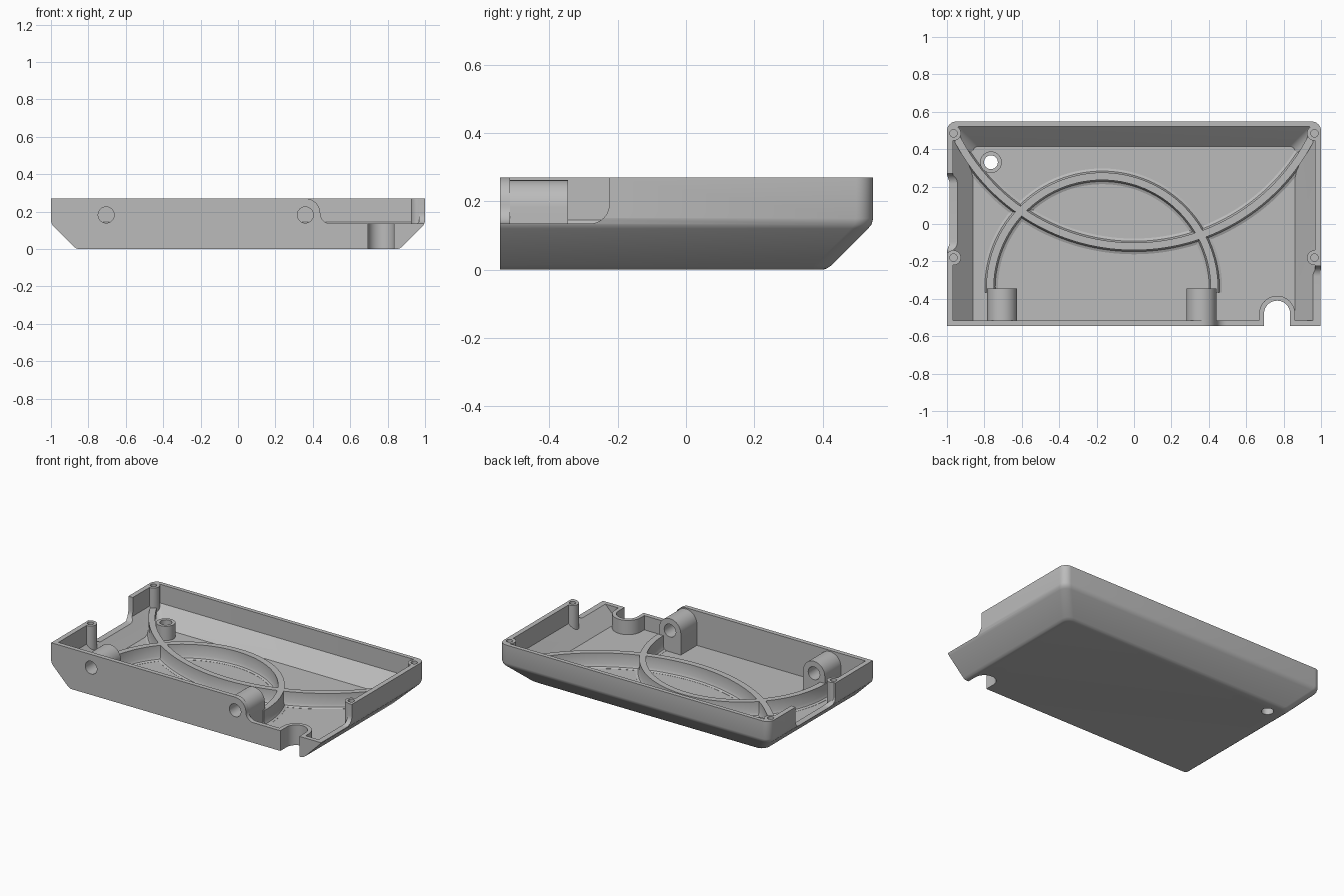
import bpy, bmesh
from math import sin, cos, radians
from mathutils import Vector

if "Cube" in bpy.data.objects:
    bpy.data.objects.remove(bpy.data.objects["Cube"], do_unlink=True)

grey = bpy.data.materials.new("plastic grey")
grey.use_nodes = True
grey.diffuse_color = (0.5, 0.5, 0.5, 1)
grey.node_tree.nodes["Principled BSDF"].inputs["Base Color"].default_value = (0.5, 0.5, 0.5, 1)


def skin(name, rings):
    """Closed solid through a series of matching rings."""
    bm = bmesh.new()
    rows = [[bm.verts.new(p) for p in ring] for ring in rings]
    n = len(rows[0])
    for a, b in zip(rows, rows[1:]):
        for i in range(n):
            j = (i + 1) % n
            bm.faces.new((a[i], a[j], b[j], b[i]))
    bm.faces.new(rows[0])
    bm.faces.new(rows[-1])
    bmesh.ops.recalc_face_normals(bm, faces=bm.faces)
    mesh = bpy.data.meshes.new(name)
    bm.to_mesh(mesh)
    bm.free()
    mesh.materials.append(grey)
    obj = bpy.data.objects.new(name, mesh)
    bpy.context.collection.objects.link(obj)
    return obj


def arc(cx, cy, r, a0, a1, n=10):
    steps = [radians(a0 + (a1 - a0) * i / n) for i in range(n + 1)]
    return [(cx + r * cos(t), cy + r * sin(t)) for t in steps]


def prism(name, pts, axis, lo, hi):
    place = {"x": lambda a, b, d: (d, a, b),
             "y": lambda a, b, d: (a, d, b),
             "z": lambda a, b, d: (a, b, d)}[axis]
    return skin(name, [[place(a, b, d) for a, b in pts] for d in (lo, hi)])


def rod(name, cx, cy, r, axis, lo, hi):
    return prism(name, arc(cx, cy, r, 0, 345, 23), axis, lo, hi)


def tray(name, half, front, back, radius, rows):
    """Square front corners, rounded back corners, (z, inset) rows."""
    rings = []
    for z, inset in rows:
        x, y = half - inset, back - inset
        outline = [(-x, front), (x, front)]
        outline += arc(x - radius, y - radius, radius, 0, 90, 8)
        outline += arc(radius - x, y - radius, radius, 90, 180, 8)
        rings.append([(a, b, z) for a, b in outline])
    return skin(name, rings)


def boolean(obj, operation, *tools):
    for tool in tools:
        mod = obj.modifiers.new("bool", "BOOLEAN")
        mod.operation, mod.object, mod.solver = operation, tool, "EXACT"
    bpy.context.view_layer.update()
    graph = bpy.context.evaluated_depsgraph_get()
    mesh = bpy.data.meshes.new_from_object(obj.evaluated_get(graph))
    obj.modifiers.clear()
    obj.data = mesh


TOP, LOW = 0.27, 0.135

# Outer tray with chamfered sides and back, and its cavity
shell = tray("shell", 1, -0.545, 0.548, 0.05,
             [(0, 0.147), (0.003, 0.136), (0.012, 0.123), (0.12, 0.015),
              (0.132, 0.005), (0.15, 0), (TOP, 0)])
cavity = tray("cavity_cutter", 0.967, -0.515, 0.52, 0.03,
              [(0.04, 0.105), (0.145, 0), (0.4, 0)])
clip = tray("clip_volume", 1, -0.54, 0.548, 0.05, [(0.01, 0.14), (0.14, 0.01), (0.3, 0.01)])

# Notches in the walls
front_notch = prism("front_notch_cutter",
                    [(0.36, 0.4)] + arc(0.36, 0.19, 0.08, 90, 0)
                    + arc(0.495, 0.19, 0.055, 180, 270)[1:] + [(1.1, LOW), (1.1, 0.4)],
                    "y", -0.6, -0.5)
left_notch = prism("left_notch_cutter",
                   [(-0.225, 0.4)] + arc(-0.28, 0.19, 0.055, 0, -90)
                   + [(-0.7, LOW), (-0.7, 0.4)], "x", 0.9, 1.1)
right_notch = prism("right_notch_cutter",
                    [(0.27, 0.4)] + arc(0.215, 0.177, 0.055, 0, -90)
                    + arc(-0.095, 0.177, 0.055, 270, 180) + [(-0.15, 0.4)],
                    "x", -1.1, -0.9)
cable_cut = prism("cable_cutter", arc(0.765, -0.48, 0.07, 0, 180, 20)
                  + [(0.695, -0.7), (0.835, -0.7)], "z", -0.1, 0.4)
mount_cut = rod("mount_hole_cutter", -0.765, 0.33, 0.037, "z", -0.1, 0.4)
cutters = [cavity, front_notch, left_notch, right_notch, cable_cut, mount_cut]
parts = [shell]

# Round bosses behind the front wall, bored through
for side, x in (("right", -0.705), ("left", 0.36)):
    boss = prism(side + "_boss", arc(x, 0.182, 0.08, 0, 180, 20)
                 + [(x - 0.08, 0.02), (x + 0.08, 0.02)], "y", -0.53, -0.345)
    bore = rod(side + "_bore_cutter", x, 0.182, 0.043, "y", -0.7, -0.2)
    boolean(boss, "DIFFERENCE", bore)
    parts.append(boss)
    cutters.append(bore)

# Screw posts along both sides
for side, sx in (("right", -1), ("left", 1)):
    for place, y in (("front", -0.18), ("back", 0.485)):
        label = place + "_" + side
        post = rod(label + "_post", sx * 0.965, y, 0.04, "z", 0.02, TOP)
        hole = rod(label + "_screw_cutter", sx * 0.965, y, 0.02, "z", 0.16, 0.4)
        boolean(post, "INTERSECT", clip)
        boolean(post, "DIFFERENCE", hole)
        parts.append(post)
        cutters.append(hole)

boolean(shell, "DIFFERENCE", *cutters)

# Raised collar around the floor hole, and guard around the cable opening
collar = rod("mount_collar", -0.765, 0.33, 0.058, "z", 0.02, LOW)
boolean(collar, "DIFFERENCE", mount_cut)
guard = prism("cable_guard", arc(0.765, -0.48, 0.096, 0, 180, 20)
              + [(0.669, -0.53), (0.861, -0.53)], "z", 0.02, LOW)
boolean(guard, "DIFFERENCE", cable_cut)
parts += [collar, guard]


# Curved floor ribs with flared feet
def rib(name, cx, cy, r, a0, a1):
    half = [(0.042, 0.03), (0.042, 0.041), (0.028, 0.047), (0.02, 0.063), (0.02, LOW)]
    profile = half + [(-w, z) for w, z in reversed(half)]
    rings = []
    for t in arc(0, 0, 1, a0, a1, 56):
        out = Vector((t[0], t[1], 0))
        rings.append([Vector((cx, cy, z)) + out * (r + w) for w, z in profile])
    obj = skin(name, rings)
    boolean(obj, "INTERSECT", clip)
    parts.append(obj)


rib("arched_rib", -0.17, -0.345, 0.6, -2, 182)
rib("hanging_rib", 0, 0.944, 1.064, -154.4, -25.6)

# Tidy up and shade
for tool in cutters + [clip]:
    bpy.data.objects.remove(tool, do_unlink=True)
bpy.ops.object.select_all(action="DESELECT")
for obj in parts:
    obj.select_set(True)
bpy.context.view_layer.objects.active = shell
bpy.ops.object.shade_smooth_by_angle(angle=radians(30))
